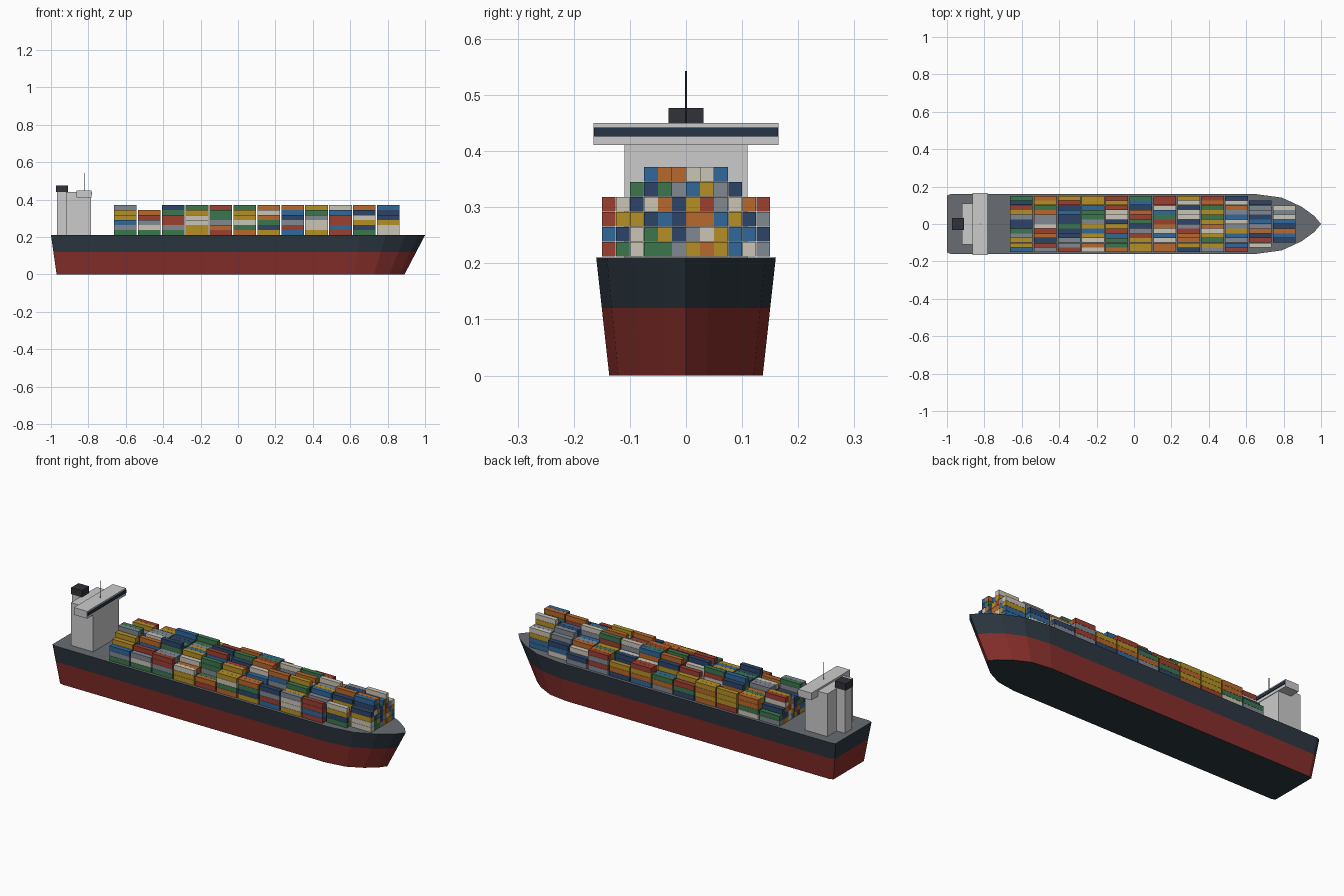
import bpy, bmesh, random
from mathutils import Matrix, Vector

if "Cube" in bpy.data.objects:
    bpy.data.objects.remove(bpy.data.objects["Cube"])

random.seed(7)


def material(name, rgb):
    m = bpy.data.materials.new(name)
    m.diffuse_color = (*rgb, 1)
    m.use_nodes = True
    m.node_tree.nodes["Principled BSDF"].inputs["Base Color"].default_value = m.diffuse_color
    return m


NAVY = material("hull_navy", (0.025, 0.038, 0.052))
RED = material("hull_red", (0.24, 0.028, 0.024))
DECK = material("deck_grey", (0.14, 0.155, 0.17))
WHITE = material("white", (0.75, 0.76, 0.76))
GLASS = material("glass", (0.018, 0.035, 0.06))
BLACK = material("black", (0.03, 0.032, 0.04))
PAINTS = [material("paint_" + n, c) for n, c in (
    ("blue", (0.03, 0.14, 0.33)), ("navy", (0.025, 0.06, 0.14)),
    ("green", (0.045, 0.18, 0.075)), ("gold", (0.46, 0.28, 0.02)),
    ("orange", (0.48, 0.14, 0.025)), ("red", (0.33, 0.05, 0.03)),
    ("grey", (0.22, 0.25, 0.29)), ("beige", (0.6, 0.56, 0.47)))]


def finish(name, bm, mats):
    bmesh.ops.recalc_face_normals(bm, faces=bm.faces)
    me = bpy.data.meshes.new(name)
    bm.to_mesh(me)
    bm.free()
    for m in mats:
        me.materials.append(m)
    ob = bpy.data.objects.new(name, me)
    bpy.context.collection.objects.link(ob)
    return ob


def add_box(bm, lo, hi, mat=0):
    lo, hi = Vector(lo), Vector(hi)
    mtx = Matrix.Translation((lo + hi) / 2) @ Matrix.Diagonal((*(hi - lo), 1))
    verts = bmesh.ops.create_cube(bm, size=1, matrix=mtx)["verts"]
    for f in {f for v in verts for f in v.link_faces}:
        f.material_index = mat


def box(name, lo, hi, mat):
    bm = bmesh.new()
    add_box(bm, lo, hi)
    return finish(name, bm, [mat])


# Hull: half deck outline mirrored, then lofted through three levels
half = [(-1.0, 0.152), (-0.98, 0.16), (0.65, 0.16), (0.79, 0.141),
        (0.895, 0.093), (0.965, 0.042)]
outline = half + [(1.0, 0)] + [(x, -y) for x, y in reversed(half)]


def ring(bm, z):
    t = 1 - z / 0.21
    pts = []
    for x, y in outline:
        bow = max(0, (x - 0.5) / 0.5)
        stern = 0.03 if x < -0.9 else 0
        pts.append(bm.verts.new((x + t * (stern - 0.11 * bow), y * (1 - 0.145 * t), z)))
    return pts


bm = bmesh.new()
rings = [ring(bm, z) for z in (0, 0.12, 0.21)]
n = len(outline)
for k in range(2):
    for i in range(n):
        j = (i + 1) % n
        f = bm.faces.new((rings[k][i], rings[k][j], rings[k + 1][j], rings[k + 1][i]))
        f.material_index = 1 - k
bm.faces.new(rings[0]).material_index = 0
bm.faces.new(rings[2]).material_index = 2
finish("hull", bm, [NAVY, RED, DECK])

# Container stacks: bays along the deck, rows across, higher in the middle
bm = bmesh.new()
LENGTH, PITCH, WIDTH, TIER, BASE = 0.121, 0.1278, 0.025, 0.0266, 0.2125
caps = [6, 6, 6, 5, 4, 4]
for bay in range(12):
    x = -0.663 + bay * PITCH
    per_side = {10: 5, 11: 4}.get(bay, 6)
    for row in range(-per_side, per_side):
        out = row if row >= 0 else -row - 1
        height = caps[out] - random.choice((0, 0, 1, 1, 2))
        if bay == 1:
            height = min(height, 5)
        y = row * WIDTH
        for tier in range(height):
            z = BASE + tier * TIER
            add_box(bm, (x, y + 0.0003, z), (x + LENGTH, y + WIDTH - 0.0003, z + TIER - 0.0008),
                    random.randrange(len(PAINTS)))
finish("containers", bm, PAINTS)

# Deckhouse, bridge with wings and window band
box("deckhouse", (-0.92, -0.11, 0.208), (-0.787, 0.11, 0.44), WHITE)
box("bridge", (-0.863, -0.165, 0.411), (-0.784, 0.165, 0.45), WHITE)
box("bridge_windows", (-0.79, -0.164, 0.426), (-0.78, 0.164, 0.442), GLASS)

# Funnel and cap
box("funnel", (-0.968, -0.03, 0.208), (-0.912, 0.03, 0.441), WHITE)
box("funnel_cap", (-0.973, -0.031, 0.441), (-0.91, 0.031, 0.477), BLACK)

# Mast
bm = bmesh.new()
bmesh.ops.create_cone(bm, cap_ends=True, segments=8, radius1=0.002, radius2=0.002, depth=0.095,
                      matrix=Matrix.Translation((-0.822, 0, 0.4955)))
finish("mast", bm, [BLACK])
